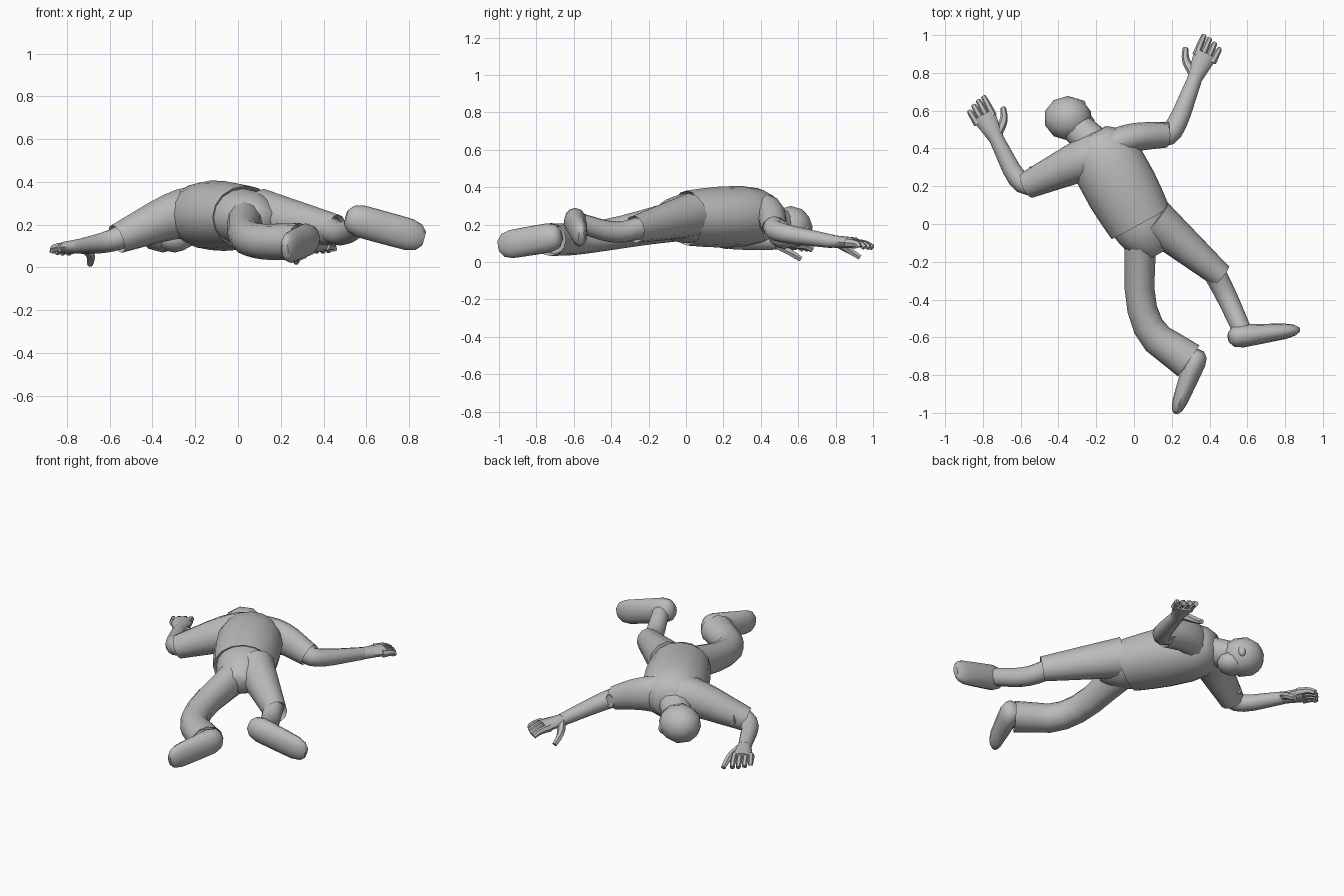
import bpy, bmesh, math
from mathutils import Vector

cube = bpy.data.objects.get("Cube")
if cube:
    bpy.data.objects.remove(cube, do_unlink=True)

GREY = (.5, .5, .5, 1)
grey = bpy.data.materials.new("plain_grey")
grey.use_nodes = True
grey.diffuse_color = GREY
grey.node_tree.nodes["Principled BSDF"].inputs["Base Color"].default_value = GREY


def finish(bm, name):
    bmesh.ops.recalc_face_normals(bm, faces=bm.faces)
    mesh = bpy.data.meshes.new(name)
    bm.to_mesh(mesh)
    bm.free()
    mesh.materials.append(grey)
    part = bpy.data.objects.new(name, mesh)
    bpy.context.collection.objects.link(part)
    bpy.ops.object.select_all(action='DESELECT')
    part.select_set(True)
    bpy.context.view_layer.objects.active = part
    bpy.ops.object.shade_smooth_by_angle(angle=math.radians(50))


# Swelling rules along a part, from its start (t = 0) to its end (t = 1)
def plain(t):
    return 1


def pod(t):
    return math.sqrt(max(.2, 1 - (2 * t - 1) ** 8))


def waisted(t):
    return 1 - .17 * math.sin(math.pi * t)


def back(t):
    return 1 + .11 * math.sin(math.pi * t) - .48 * (1 - t) ** 9


def seat(t):
    return 1 - .6 * t ** 3


def rounded_path(joints):
    """Cut the corners of a chain of joints twice, keeping its ends."""
    for _ in range(2):
        path = [joints[0]]
        for a, b in zip(joints, joints[1:]):
            path += [a.lerp(b, .25), a.lerp(b, .75)]
        joints = path + [joints[-1]]
    return joints


def limb(name, joints, wide, tall, shape=plain, sides=12, hollow=0):
    """Skin ellipses along joints; wide and tall give half sizes at both ends."""
    path = rounded_path(joints)
    lengths = [(b - a).length for a, b in zip(path, path[1:])]
    bm = bmesh.new()
    rings = []
    for i, point in enumerate(path):
        t = sum(lengths[:i]) / sum(lengths)
        along = (path[min(i + 1, len(path) - 1)] - path[max(i - 1, 0)]).normalized()
        side = along.cross(Vector((0, 0, 1))).normalized()
        up = side.cross(along)
        w, h = (shape(t) * (start + (end - start) * t) for start, end in (wide, tall))
        angles = [math.tau * k / sides for k in range(sides)]
        rings.append([bm.verts.new(point + side * w * math.cos(a) + up * h * math.sin(a))
                      for a in angles])
    for near, far in zip(rings, rings[1:]):
        for k in range(sides):
            bm.faces.new((near[k - 1], near[k], far[k], far[k - 1]))
    bm.faces.new(rings[0])
    opening = bm.faces.new(rings[-1])
    # recessed cloth opening
    if hollow:
        bm.normal_update()
        bmesh.ops.inset_region(bm, faces=[opening], thickness=.012)
        inward = (path[-2] - path[-1]).normalized() * hollow
        bmesh.ops.translate(bm, verts=opening.verts[:], vec=inward)
    finish(bm, name)


def ball(name, centre, size):
    bm = bmesh.new()
    bmesh.ops.create_icosphere(bm, subdivisions=2, radius=1)
    bmesh.ops.scale(bm, verts=bm.verts, vec=size)
    bmesh.ops.translate(bm, verts=bm.verts, vec=centre)
    finish(bm, name)


# Body joints
neck_base = Vector((-.225, .475, .25))
waist = Vector((.035, .005, .235))
crotch = Vector((.12, -.16, .22))
chest = neck_base.lerp(waist, .2)
skull = Vector((-.35, .56, .185))

# Shirt and trousers
limb("shirt_body", [neck_base, waist], (.175, .175), (.15, .147), back, 16, .02)
limb("pelvis", [waist.lerp(neck_base, .1), waist.lerp(crotch, .2), crotch],
     (.16, .15), (.135, .13), seat, 16)

right_hip = Vector((.035, 0, .23))
right_knee = Vector((.025, -.54, .12))
right_cuff = Vector((.29, -.725, .12))
limb("right_trouser_leg", [right_hip, right_knee, right_cuff],
     (.09, .1), (.115, .088), waisted, hollow=.03)

left_hip = Vector((.105, .025, .25))
left_knee = Vector((.46, -.275, .175))
limb("left_trouser_leg", [left_hip, left_knee], (.115, .066), (.12, .074), hollow=.03)

# Lower legs and shoes
right_heel = Vector((.345, -.67, .14))
right_toe = Vector((.22, -1, .085))
limb("right_ankle", [right_knee.lerp(right_cuff, .7), right_heel.lerp(right_toe, .3)],
     (.06, .055), (.06, .06))
limb("right_shoe", [right_heel, right_toe], (.065, .035), (.08, .075), pod)

left_ankle = Vector((.575, -.57, .21))
left_heel = Vector((.505, -.6, .235))
left_toe = Vector((.87, -.56, .135))
left_shin = Vector((.49, -.38, .15))
limb("left_shin", [left_hip.lerp(left_knee, .87), left_shin, left_ankle],
     (.06, .05), (.06, .053))
limb("left_shoe", [left_heel, left_toe], (.068, .035), (.077, .075), pod)

# Sleeves
right_shoulder = Vector((-.27, .34, .26))
right_elbow = Vector((-.6, .19, .12))
right_wrist = Vector((-.735, .465, .1))
left_shoulder = Vector((-.03, .46, .255))
left_elbow = Vector((.21, .475, .16))
left_wrist = Vector((.328, .785, .11))
limb("right_sleeve", [chest, right_shoulder, right_shoulder.lerp(right_elbow, .9)],
     (.125, .072), (.13, .07), hollow=.03)
limb("left_sleeve", [chest, left_shoulder, left_shoulder.lerp(left_elbow, .82)],
     (.085, .068), (.13, .07), hollow=.03)


def forearm_and_hand(side, shoulder, elbow, wrist, heading, thumb_side):
    """Bare arm, flat palm, four close fingers and a spread thumb."""
    limb(side + "_forearm", [shoulder.lerp(elbow, .7), elbow, wrist],
         (.06, .038), (.058, .036))
    # pointed fold of the sleeve inside the elbow
    fold = elbow.lerp(wrist, .22) + (shoulder - elbow) * .32
    limb(side + "_cuff_fold", [shoulder.lerp(elbow, .8), fold], (.05, .03), (.06, .04), sides=8)

    angle = math.radians(heading)
    forward = Vector((math.cos(angle), math.sin(angle), -.06))
    across = Vector((math.sin(angle), -math.cos(angle), 0)) * thumb_side

    def spot(reach, spread, sink=0):
        return wrist + forward * reach + across * spread - Vector((0, 0, sink))

    limb(side + "_palm", [spot(-.03, 0), spot(.13, 0)], (.037, .064), (.036, .03), sides=10)
    for i, name in enumerate(("index", "middle", "ring", "little")):
        spread = .043 - .031 * i
        reach = .212 - .004 * i * i
        limb(f"{side}_{name}_finger",
             [spot(.1, spread), spot(.17, spread * 1.1), spot(reach, spread * 1.1, .02)],
             (.021, .014), (.025, .016), sides=6)
    limb(side + "_thumb", [spot(.01, .02), spot(.05, .085, .04), spot(.11, .11, .078)],
         (.028, .015), (.026, .015), sides=6)


forearm_and_hand("right", right_shoulder, right_elbow, right_wrist, 119, 1)
forearm_and_hand("left", left_shoulder, left_elbow, left_wrist, 66, -1)

# Head, turned down toward the ground
limb("neck", [chest, skull], (.1, .08), (.085, .075))
ball("head", skull, (.128, .118, .115))
ball("jaw", skull + Vector((.055, -.035, -.05)), (.09, .085, .065))
ball("left_ear", skull + Vector((.07, .075, -.02)), (.025, .022, .035))
